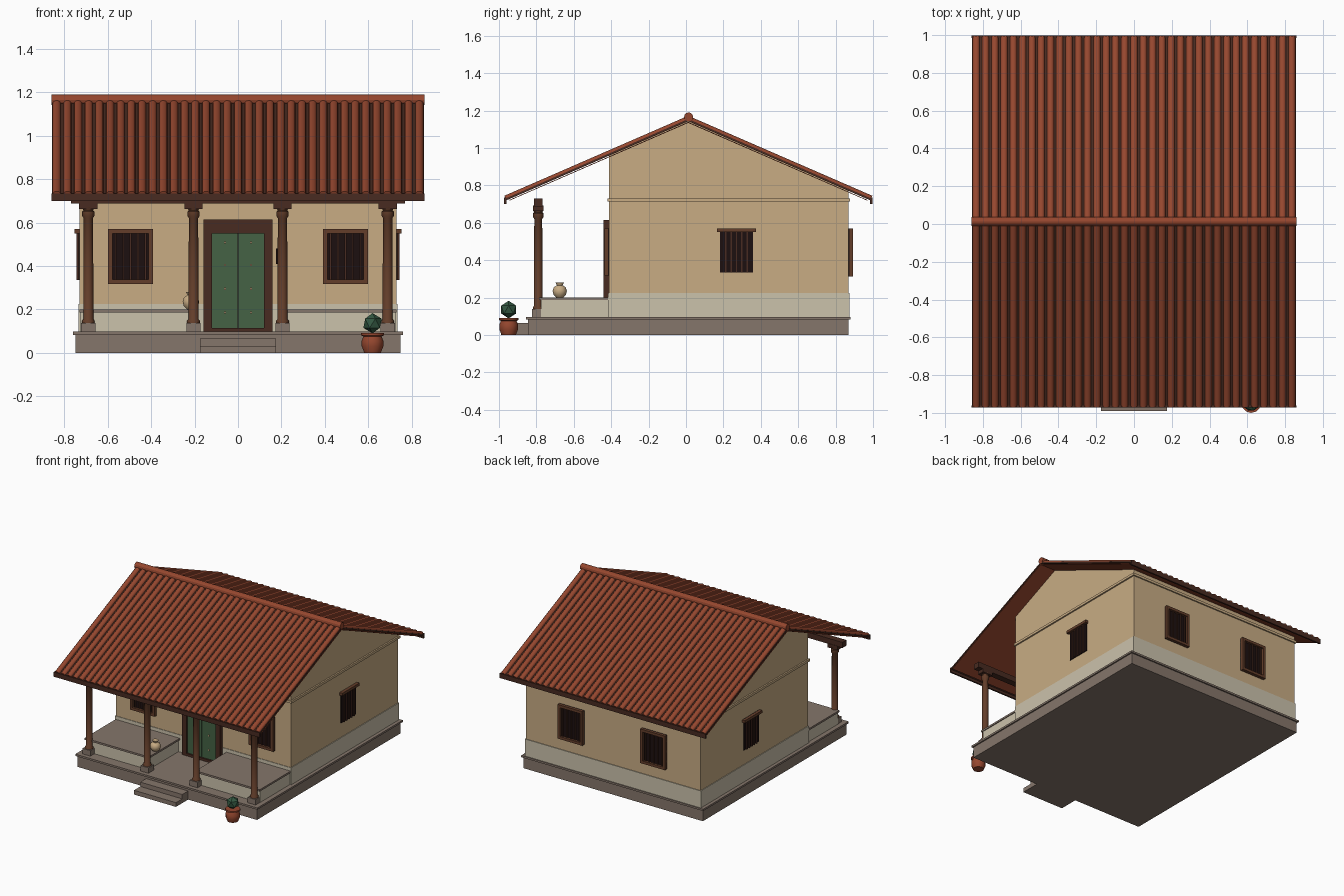
import bpy, bmesh, math
from mathutils import Matrix

if "Cube" in bpy.data.objects:
    bpy.data.objects.remove(bpy.data.objects["Cube"])

COLOURS = {
    "plaster": (0.578, 0.413, 0.231),
    "limewash": (0.600, 0.540, 0.410),
    "stone": (0.235, 0.180, 0.145),
    "clay_tile": (0.305, 0.063, 0.028),
    "wood": (0.127, 0.048, 0.023),
    "dark_wood": (0.065, 0.024, 0.015),
    "door_green": (0.058, 0.122, 0.058),
    "window_dark": (0.012, 0.005, 0.005),
    "leaf_green": (0.034, 0.098, 0.054),
}
MATS = {}
for key, rgb in COLOURS.items():
    MATS[key] = bpy.data.materials.new(key)
    MATS[key].diffuse_color = (*rgb, 1)


def finish(name, bm, mat, smooth=False):
    bmesh.ops.recalc_face_normals(bm, faces=bm.faces)
    me = bpy.data.meshes.new(name)
    bm.to_mesh(me)
    bm.free()
    me.materials.append(MATS[mat])
    ob = bpy.data.objects.new(name, me)
    bpy.context.collection.objects.link(ob)
    if smooth:
        bpy.ops.object.select_all(action='DESELECT')
        ob.select_set(True)
        bpy.context.view_layer.objects.active = ob
        bpy.ops.object.shade_smooth_by_angle(angle=math.radians(40))
    return ob


def boxes(name, mat, items):
    """One object made of boxes (x0, x1, y0, y1, z0, z1)."""
    bm = bmesh.new()
    for x0, x1, y0, y1, z0, z1 in items:
        m = Matrix.Translation(((x0 + x1) / 2, (y0 + y1) / 2, (z0 + z1) / 2)) \
            @ Matrix.Diagonal((x1 - x0, y1 - y0, z1 - z0, 1))
        bmesh.ops.create_cube(bm, size=1, matrix=m)
    return finish(name, bm, mat)


def prism(name, mat, profile, half):
    """Extrude a (y, z) profile along x."""
    bm = bmesh.new()
    a = [bm.verts.new((-half, y, z)) for y, z in profile]
    b = [bm.verts.new((half, y, z)) for y, z in profile]
    bm.faces.new(a)
    bm.faces.new(b)
    for i in range(len(a)):
        j = (i + 1) % len(a)
        bm.faces.new((a[i], a[j], b[j], b[i]))
    return finish(name, bm, mat)


def lathe(name, mat, profile, x, y, sides=12):
    """Revolve an (r, z) profile around a vertical axis."""
    bm = bmesh.new()
    rings = [[bm.verts.new((x + r * math.cos(2 * math.pi * k / sides),
                            y + r * math.sin(2 * math.pi * k / sides), z))
              for k in range(sides)] for r, z in profile]
    for lo, hi in zip(rings, rings[1:]):
        for k in range(sides):
            n = (k + 1) % sides
            bm.faces.new((lo[k], lo[n], hi[n], hi[k]))
    bm.faces.new(rings[0])
    bm.faces.new(rings[-1])
    return finish(name, bm, mat, True)


# Plinth and entry steps
boxes("plinth", "stone", [(-.75, .75, -.845, .87, 0, .085)])
boxes("plinth_cap", "stone", [(-.76, .76, -.855, .88, .083, .097)])
boxes("entry_steps", "stone", [(-.175, .175, -.99, -.84, 0, .032),
                               (-.175, .175, -.915, -.84, .03, .065)])

# House body with gables, limewashed base and string course
RIDGE, FRONT, BACK = (.012, 1.155), (-.965, .73), (.99, .73)
W0, W1 = -.412, .868


def roof_z(y):
    e = FRONT if y < RIDGE[0] else BACK
    return RIDGE[1] + (e[1] - RIDGE[1]) * (y - RIDGE[0]) / (e[0] - RIDGE[0])


prism("house_walls", "plaster", [(W0, .09), (W1, .09), (W1, roof_z(W1) - .005),
                                 (RIDGE[0], RIDGE[1] - .005), (W0, roof_z(W0) - .005)], .73)
boxes("wall_base_band", "limewash", [(-.735, .735, W0 - .004, W1 + .005, .09, .225)])
boxes("string_course", "plaster", [(-.741, .741, W0 - .008, W1 + .01, .713, .731)])

# Roof deck, tile rows, ridge and eave boards
T = .012
prism("roof_deck", "dark_wood", [FRONT, RIDGE, BACK, (BACK[0], BACK[1] - T),
                                 (RIDGE[0], RIDGE[1] - T), (FRONT[0], FRONT[1] - T)], .858)
prism("roof_underside", "clay_tile", [
    (FRONT[0] + .02, FRONT[1] - T + .004), (RIDGE[0], RIDGE[1] - T - .004),
    (BACK[0] - .02, BACK[1] - T + .004), (BACK[0] - .02, BACK[1] - T),
    (RIDGE[0], RIDGE[1] - T - .009), (FRONT[0] + .02, FRONT[1] - T)], .857)

bm = bmesh.new()
ROWS, SEG, R = 35, 6, .0185
pitch = 1.72 / ROWS
for eave in (FRONT, BACK):
    dy, dz = eave[0] - RIDGE[0], eave[1] - RIDGE[1]
    ln = math.hypot(dy, dz)
    ny, nz = abs(dz) / ln * (1 if dy > 0 else -1), abs(dy) / ln
    for i in range(ROWS):
        cx = -.86 + pitch * (i + .5)
        ends = []
        for y, z in (RIDGE, eave):
            ring = []
            for k in range(SEG + 1):
                a = math.pi * k / SEG
                h = R * math.sin(a) * .85
                ring.append(bm.verts.new((cx + R * math.cos(a), y + ny * h, z + nz * h)))
            ends.append(ring)
        p, q = ends
        for k in range(SEG):
            bm.faces.new((p[k], p[k + 1], q[k + 1], q[k]))
        bm.faces.new(p)
        bm.faces.new(q)
        bm.faces.new((p[0], q[0], q[-1], p[-1]))
finish("roof_tile_rows", bm, "clay_tile", True)

prism("ridge_tile", "clay_tile",
      [(.014 + .024 * math.cos(math.pi * k / 6), 1.166 + .024 * math.sin(math.pi * k / 6))
       for k in range(12)], .86)
boxes("eave_boards", "dark_wood", [(-.86, .86, -.972, -.96, .70, .735),
                                   (-.86, .86, .985, .997, .70, .735)])

# Raised porch benches either side of the door
boxes("porch_benches", "limewash", [(s * .465 - .26, s * .465 + .26, -.775, W0, .09, .187)
                                    for s in (-1, 1)])
boxes("bench_tops", "stone", [(s * .463 - .268, s * .463 + .268, -.785, W0, .186, .2)
                              for s in (-1, 1)])

# Porch columns, their footings, brackets and beam
CY = -.79
COLS = (-.69, -.205, .205, .69)
for i, x in enumerate(COLS):
    lathe(f"porch_column_{i + 1}", "wood",
          [(.029, .13), (.029, .148), (.023, .155), (.023, .4), (.021, .62), (.028, .63),
           (.028, .65), (.022, .656), (.03, .672)], x, CY)
boxes("column_footings", "stone", [(x - .033, x + .033, CY - .033, CY + .033, .09, .138)
                                   for x in COLS])
boxes("column_brackets", "dark_wood", [(x - .042, x + .042, CY - .027, CY + .027, .662, .692)
                                       for x in COLS])
boxes("porch_beam", "dark_wood", [(-.77, .77, CY - .024, CY + .024, .688, .73)])

# Double door with frame, threshold and studs
F = W0 - .03
boxes("door_frame", "dark_wood", [(-.16, -.12, F, W0, .097, .615), (.12, .16, F, W0, .097, .615),
                                  (-.16, .16, F, W0, .55, .615), (-.16, .16, F, W0, .097, .115)])
boxes("door_leaves", "door_green", [(-.122, -.002, F + .012, W0, .112, .552),
                                    (.002, .122, F + .012, W0, .112, .552)])
boxes("door_gap", "window_dark", [(-.003, .003, F + .016, W0, .112, .552)])
boxes("door_studs", "plaster", [(s * .06 - .005, s * .06 + .005, F + .005, F + .013, z - .005, z + .005)
                                for s in (-1, 1) for z in (.185, .295, .405, .508)])
boxes("wall_niche", "window_dark", [(.176, .228, W0 - .008, W0, .41, .48)])


# Barred windows, laid out along a wall (u) and outward from it (d)
def window(name, wall, u, z0, z1, half, framed):
    def b(u0, u1, d, za, zb):
        if wall == "front":
            return (u + u0, u + u1, W0 - d, W0, za, zb)
        if wall == "back":
            return (u + u0, u + u1, W1, W1 + d, za, zb)
        return (.73, .73 + d, u + u0, u + u1, za, zb) if wall == "right" \
            else (-.73 - d, -.73, u + u0, u + u1, za, zb)
    t = .02
    boxes(name + "_opening", "window_dark", [b(-half, half, .006, z0, z1)])
    frame = [b(-half - .015, half + .015, .024, z1 - t, z1)]
    if framed:
        frame += [b(-half, -half + t, .024, z0, z1), b(half - t, half, .024, z0, z1),
                  b(-half, half, .024, z0, z0 + t)]
        frame[0] = b(-half, half, .024, z1 - t, z1)
    boxes(name + "_frame", "wood", frame)
    step = 2 * half / 6
    boxes(name + "_bars", "dark_wood", [b(-half + step * k - .004, -half + step * k + .004, .014,
                                          z0, z1 - t) for k in range(1, 6)])


for s, tag in ((-1, "left"), (1, "right")):
    window(f"front_{tag}_window", "front", s * .495, .317, .57, .103, True)
    window(f"back_{tag}_window", "back", s * .345, .312, .57, .103, True)
    window(f"side_{tag}_window", tag, .27, .335, .57, .088, False)

# Water jar on the bench
lathe("water_jar", "plaster", [(.018, .2), (.033, .215), (.038, .235), (.032, .255), (.016, .266),
                               (.022, .28)], -.217, -.675)

# Potted shrub beside the steps
lathe("plant_pot", "clay_tile", [(.038, 0), (.05, .03), (.05, .055), (.042, .075), (.052, .08),
                                 (.052, .092)], .62, -.948)
bm = bmesh.new()
bmesh.ops.create_icosphere(bm, subdivisions=1, radius=.047,
                           matrix=Matrix.Translation((.62, -.948, .136)))
finish("shrub", bm, "leaf_green")

for m in bpy.data.materials:
    if m.users and not m.is_grease_pencil:
        m.use_nodes = True
        m.node_tree.nodes["Principled BSDF"].inputs["Base Color"].default_value = m.diffuse_color
